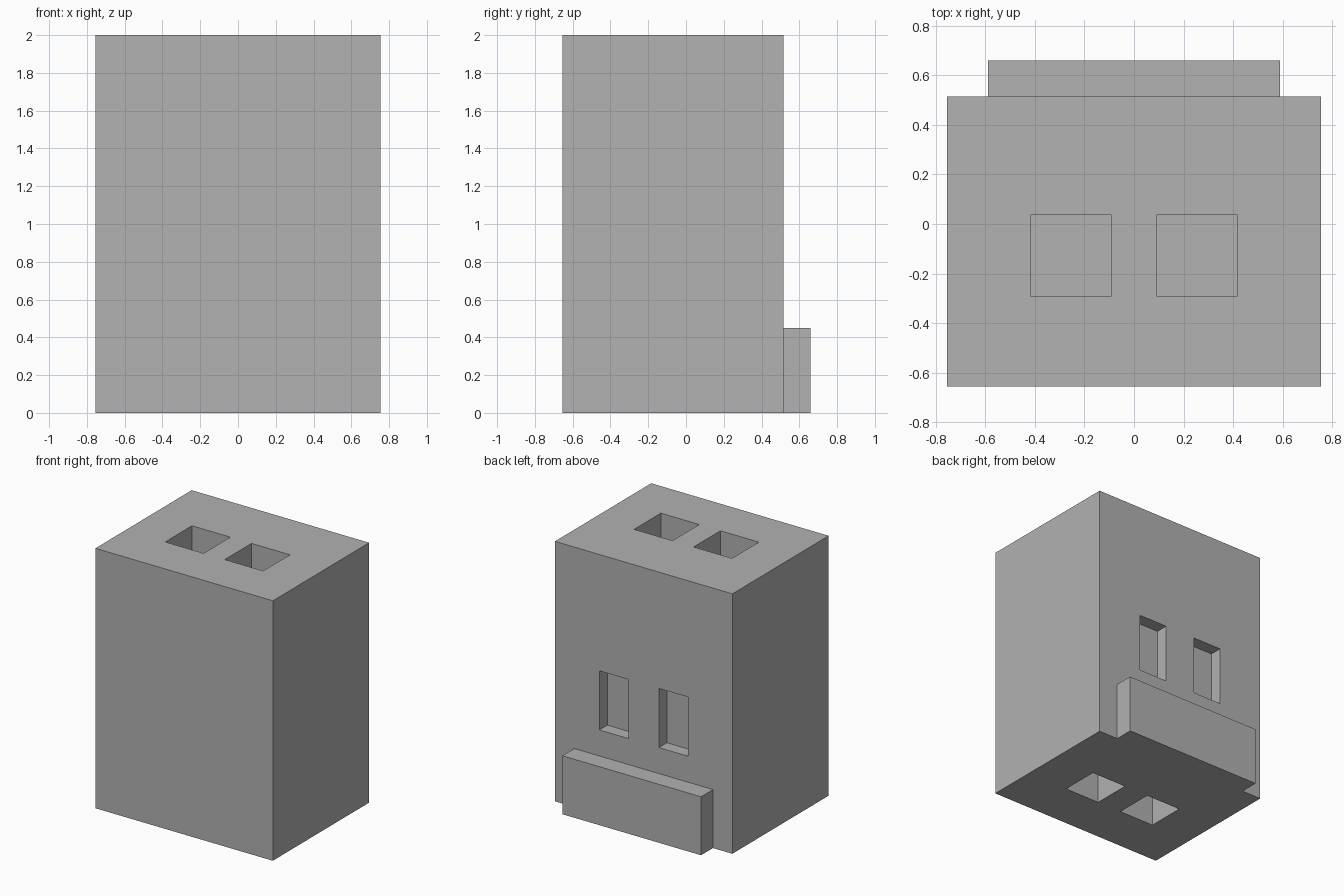
import bpy

if "Cube" in bpy.data.objects:
    bpy.data.objects.remove(bpy.data.objects["Cube"], do_unlink=True)

grey = bpy.data.materials.new("plain grey")
grey.use_nodes = True
colour = (0.445, 0.445, 0.445, 1)
grey.diffuse_color = colour
grey.node_tree.nodes["Principled BSDF"].inputs["Base Color"].default_value = colour


def box(name, xs, ys, zs):
    """Axis-aligned box between the given limits."""
    bpy.ops.mesh.primitive_cube_add(size=1)
    ob = bpy.context.object
    ob.name = name
    for v in ob.data.vertices:
        for axis, (low, high) in enumerate((xs, ys, zs)):
            v.co[axis] = high if v.co[axis] > 0 else low
    ob.data.materials.append(grey)
    return ob


def combine(target, tool, operation):
    """Apply a boolean and remove the helper."""
    mod = target.modifiers.new(operation, "BOOLEAN")
    mod.operation = operation
    mod.solver = "EXACT"
    mod.object = tool
    bpy.context.view_layer.objects.active = target
    bpy.ops.object.modifier_apply(modifier=mod.name)
    bpy.data.objects.remove(tool, do_unlink=True)


# Block body with a low ledge along the back
housing = box("housing", (-0.755, 0.755), (-0.655, 0.515), (0, 2))
ledge = box("back_ledge", (-0.59, 0.59), (0.4, 0.66), (0, 0.45))
combine(housing, ledge, "UNION")

# Mirrored pairs of pockets: top, underside and back
pockets = {
    "top_pocket": ((0.09, 0.417), (-0.29, 0.036), (1.4, 2.1)),
    "bottom_pocket": ((0.105, 0.405), (-0.277, 0.023), (-0.1, 0.4)),
    "back_pocket": ((0.13, 0.377), (0.418, 0.6), (0.65, 1.105)),
}
for name, (xs, ys, zs) in pockets.items():
    for side in (-1, 1):
        limits = sorted(side * x for x in xs)
        combine(housing, box(name, limits, ys, zs), "DIFFERENCE")
